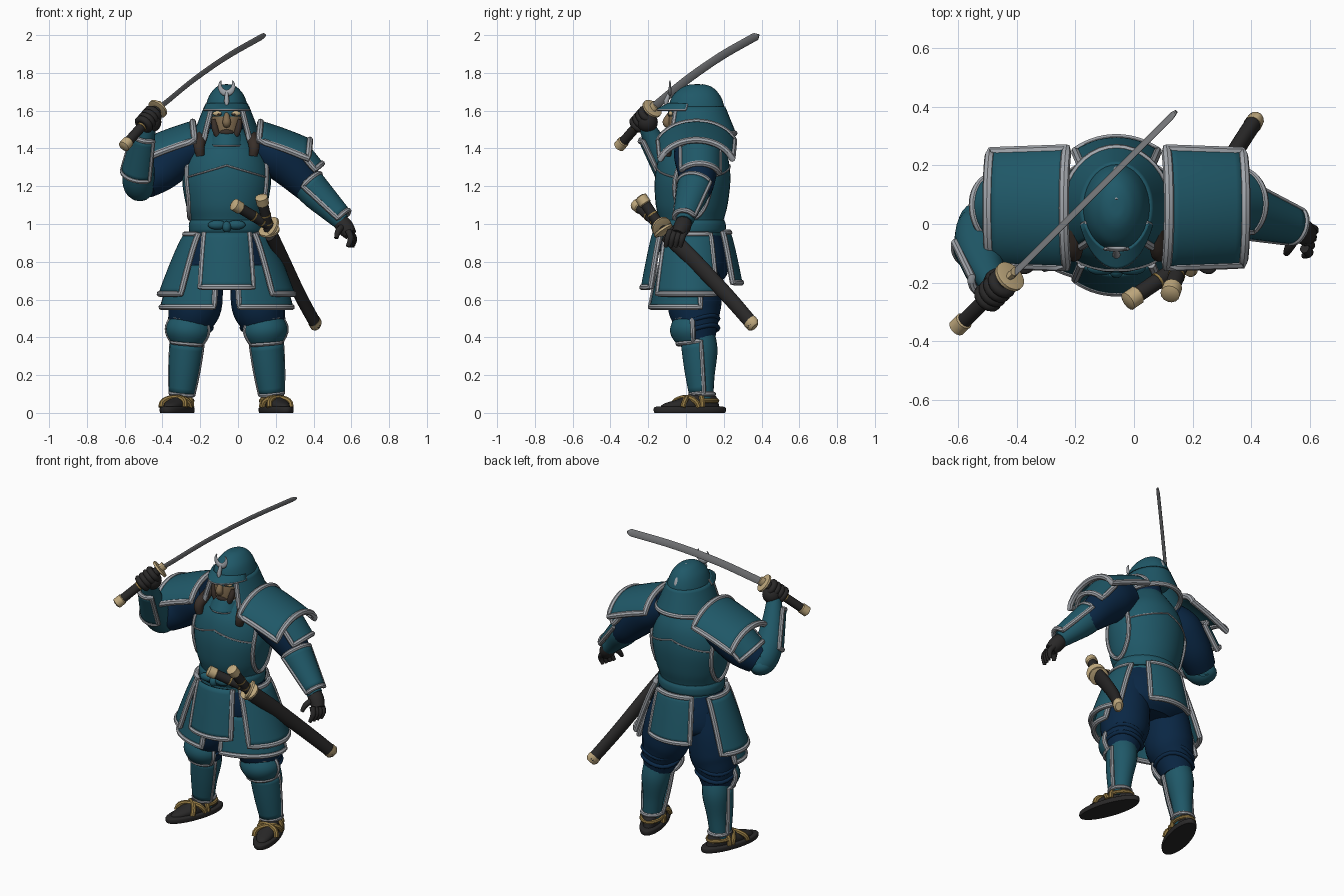
import bpy, bmesh, math
from mathutils import Vector as V
from math import sin, cos, pi, radians as rad

if "Cube" in bpy.data.objects:
    bpy.data.objects.remove(bpy.data.objects["Cube"])

def mat(name, *c):
    m = bpy.data.materials.new(name); m.diffuse_color = (*c, 1); return m
TEAL = mat("teal_lacquer", .014, .098, .138)
NAVY = mat("navy_cloth", .003, .02, .058)
SILVER = mat("silver_trim", .36, .38, .41)
BLACK = mat("black_leather", .022, .021, .021)
TAN = mat("ivory_fittings", .53, .4, .21)
GOLD = mat("straw_straps", .29, .19, .055)
MASK = mat("mask_bronze", .22, .15, .08)
BROWN = mat("dark_brown", .04, .028, .022)
STEEL = mat("blade_steel", .2, .205, .215)
CX = -.06                                   # body centre line

def build(name, verts, faces, m):
    me = bpy.data.meshes.new(name); me.from_pydata(verts, [], faces)
    bm = bmesh.new(); bm.from_mesh(me)
    bmesh.ops.recalc_face_normals(bm, faces=bm.faces)
    bm.to_mesh(me); bm.free()
    ob = bpy.data.objects.new(name, me); bpy.context.collection.objects.link(ob)
    me.materials.append(m); return ob

def spline(rows, k=5):                      # Catmull-Rom through rows of numbers
    out = []; n = len(rows)
    for i in range(n - 1):
        a, b, c, d = rows[max(i-1, 0)], rows[i], rows[i+1], rows[min(i+2, n-1)]
        for s in range(k):
            t = s / k
            out.append([.5*(2*q + (r-p)*t + (2*p-5*q+4*r-w)*t*t + (3*q-p-3*r+w)*t**3)
                        for p, q, r, w in zip(a, b, c, d)])
    return out + [list(rows[-1])]

def rings(name, loops, m, closed=False):    # skin a list of equal loops
    n, c = len(loops[0]), len(loops)
    f = [(i*n+j, i*n+(j+1) % n, (i+1) % c*n+(j+1) % n, (i+1) % c*n+j)
         for i in range(c if closed else c-1) for j in range(n)]
    if not closed: f += [tuple(range(n)), tuple(range((c-1)*n, c*n))]
    return build(name, [p for l in loops for p in l], f, m)

def tube(name, pts, rad_, m, ref=(0, 0, 1), closed=False, sides=12):
    pts = [V(p) for p in pts]; loops = []; n = V(ref); c = len(pts)
    for i, p in enumerate(pts):
        a = pts[i-1] if i or closed else p
        b = pts[(i+1) % c] if i < c-1 or closed else p
        t = (b - a).normalized(); n = n - t*n.dot(t)
        if n.length < .05: n = t.orthogonal()
        n.normalize(); w = t.cross(n)
        r = rad_[i] if isinstance(rad_, list) else rad_
        r = r if isinstance(r, tuple) else (r, r)
        loops.append([p + n*r[0]*cos(2*pi*j/sides) + w*r[1]*sin(2*pi*j/sides) for j in range(sides)])
    return rings(name, loops, m, closed)

def limb(name, rows, m, sides=20):          # rows of x, y, z, radius
    s = spline(rows); return tube(name, [r[:3] for r in s], [r[3] for r in s], m, (0, 1, 0), sides=sides)

def stack(name, rows, m, n=36):             # rows of z, cx, cy, rx, ry
    return rings(name, [[(x+rx*sin(2*pi*j/n), y-ry*cos(2*pi*j/n), z) for j in range(n)]
                        for z, x, y, rx, ry in spline(rows)], m)

def ball(name, loc, size, m):
    s = 10
    rows = [[(loc[0]+size[0]*sin(pi*i/s)*cos(2*pi*j/20), loc[1]+size[1]*sin(pi*i/s)*sin(2*pi*j/20),
              loc[2]+size[2]*cos(pi*i/s)) for j in range(20)] for i in [.02]+list(range(1, s))+[s-.02]]
    return rings(name, rows, m)

def plate(name, fn, m=TEAL, nu=16, nv=8, trim=.015, thick=.014, top=True):   # fn(u, v), solid, with rim
    P = [[fn(i/nu, j/nv) for j in range(nv+1)] for i in range(nu+1)]
    f = [(i*(nv+1)+j, i*(nv+1)+j+1, (i+1)*(nv+1)+j+1, (i+1)*(nv+1)+j) for i in range(nu) for j in range(nv)]
    ob = build(name, [p for r in P for p in r], f, m)
    md = ob.modifiers.new("thickness", 'SOLIDIFY'); md.thickness = thick; md.offset = 0
    if trim:
        edge = P[0] + [r[-1] for r in P][1:] + P[-1][::-1][1:]
        if top: edge += [r[0] for r in P[::-1]][1:-1]
        tube(name + "_trim", edge, trim, SILVER, closed=top, sides=8)

def guard(name, p, q, r0, r1, out, span=80, bulge=0, trim=.014):    # part-cylinder shell along p-q
    p, q = V(p), V(q); t = (q-p).normalized(); d = V(out); d = (d - t*d.dot(t)).normalized(); e = t.cross(d)
    def fn(u, v):
        a = rad(span)*(2*u-1); r = r0+(r1-r0)*v + bulge*sin(pi*v)
        return p.lerp(q, v) + (d*cos(a) + e*sin(a))*r
    plate(name, fn, trim=trim)

# torso, with raised chest seam and arm-hole edging laid on its surface
body = [(.9, CX, .03, .19, .165), (1, CX, .03, .185, .165), (1.1, CX, .03, .215, .19), (1.24, CX, .035, .235, .2),
        (1.36, CX, .04, .205, .18), (1.45, CX, .045, .14, .13), (1.52, CX, .05, .075, .075)]
stack("cuirass", body, TEAL)
dense = spline(body, 12)
def on_body(a, z, off=.002):
    r = min(dense, key=lambda q: abs(q[0]-z)); a = rad(a)
    return (r[1]+(r[3]+off)*sin(a), r[2]-(r[4]+off)*cos(a), z)
for nm, base in (("front", 0), ("back", 180)):
    tube("chest_seam_" + nm, [on_body(base+a, 1.31-.07*abs(sin(rad(a)))) for a in range(-66, 67, 6)], .005, SILVER, sides=6)
for s in (-1, 1):
    tube("armhole_edge", [on_body(s*(90-28*cos(rad(t))), 1.2+.17*sin(rad(t))) for t in range(0, 360, 15)], .013, SILVER, closed=True, sides=8)
    limb("shoulder_strap", [(CX+s*.14, -.1, 1.36, .022), (CX+s*.145, -.09, 1.42, .03), (CX+s*.12, .02, 1.49, .03)], BROWN)
stack("sash", [(.955, CX, .03, .196, .172), (.97, CX, .03, .2, .18), (1.0, CX, .03, .2, .18), (1.02, CX, .03, .192, .172)], TEAL)
for s in (-1, 1):
    ball("sash_bow", (CX+s*.05, -.15, .995), (.05, .025, .025), TEAL)
ball("sash_knot", (CX, -.16, .985), (.024, .025, .03), TEAL)
limb("neck", [(CX, .05, 1.42, .1), (CX, .04, 1.55, .085)], NAVY)

# helmet, visor, neck guard, crest
stack("helmet_dome", [(1.57, CX, .055, .118, .15), (1.62, CX, .055, .113, .148), (1.68, CX, .055, .092, .125),
                      (1.72, CX, .06, .06, .085), (1.737, CX, .06, .03, .045), (1.74, CX, .06, .005, .01)], TEAL)
def neck_guard(u, v):
    a = rad(44 + 272*u); b = (1-cos(a))/2
    return V((CX + (.113+.065*v)*sin(a), .055-(.146+.037*v+.02*v*b)*cos(a), 1.62-(.19-.05*b)*v))
plate("neck_guard", neck_guard, nu=30, top=False)
def visor(u, v):
    a = rad(140*u-70)
    return V((CX+(.112+.015*v)*sin(a), .055-(.145+.06*v*cos(a))*cos(a), 1.635-.03*v))
plate("helmet_visor", visor, trim=.006, top=False)
arc = [rad(t) for t in range(-215, 36, 10)]
tube("crest_crescent", [(CX+.036*cos(t), -.085, 1.735+.042*sin(t)) for t in arc],
     [(.003+.014*sin(pi*i/(len(arc)-1)), .003+.006*sin(pi*i/(len(arc)-1))) for i in range(len(arc))][::1],
     SILVER, (1, 0, 0))
tube("crest_stem", [(CX, -.108, 1.62), (CX, -.105, 1.65), (CX, -.085, 1.7)], [.005, .014, .008], SILVER)
limb("helmet_ridge", [(CX, .08, 1.73, .012), (CX, .13, 1.705, .019), (CX, .17, 1.655, .022), (CX, .195, 1.6, .008)], SILVER)

# face mask
stack("face_mask", [(1.43, CX, -.02, .045, .055), (1.48, CX, -.01, .07, .08), (1.55, CX, 0, .085, .092), (1.62, CX, .01, .085, .09)], MASK)
limb("mask_nose", [(CX, -.085, 1.585, .012), (CX, -.102, 1.54, .022), (CX, -.09, 1.52, .016)], MASK)
ball("mask_mouth", (CX, -.07, 1.485), (.04, .028, .024), BROWN)
for s in (-1, 1):
    ball("mask_eye", (CX+s*.045, -.08, 1.585), (.03, .014, .014), TAN)
    ball("mask_pupil", (CX+s*.037, -.093, 1.58), (.011, .005, .006), BROWN)
    limb("mask_cheek", [(CX+s*.068, -.055, 1.55, .014), (CX+s*.06, -.07, 1.5, .018), (CX+s*.04, -.07, 1.45, .012)], BROWN)
plate("throat_guard", lambda u, v: V((CX+(.075+.02*v)*sin(1.5*(2*u-1)), -.0-(.09+.04*v)*cos(1.5*(2*u-1)), 1.475-.06*v)), trim=.006)

# shoulder plates
for s in (-1, 1):
    def shoulder(u, v):
        a = rad(140*v-70)
        return V((CX+s*(.18+.26*u - .015*(1-cos(a))), .055+(.212-.01*u)*sin(a), 1.54-.075*u-.02*u*u-.15*(1-cos(a))))
    plate("shoulder_plate", shoulder, nu=8, nv=18, trim=.018)

# left arm, hanging
limb("sleeve_left", [(.1, .05, 1.42, .1), (.2, .055, 1.37, .12), (.29, .06, 1.29, .108), (.37, .06, 1.2, .085), (.43, .04, 1.13, .06)], NAVY)
guard("upper_arm_guard_left", (.26, .07, 1.37), (.36, .07, 1.25), .112, .11, (1, .15, .6), 65, trim=.016)
limb("forearm_left", [(.35, .06, 1.22, .08), (.42, .035, 1.15, .08), (.5, .005, 1.06, .056), (.55, -.01, 1.01, .045)], TEAL)
guard("forearm_guard_left", (.37, .05, 1.2), (.545, -.005, 1.03), .092, .058, (.5, -.3, .6), 80)
limb("hand_left", [(.53, -.005, 1.03, .038), (.565, -.02, .985, .046), (.595, -.04, .945, .035)], BLACK)
for i in range(4):
    y = .005-.026*i
    limb("finger_left", [(.582, y-.01, .965, .017), (.615-.006*i, y-.025, .925, .016), (.605-.008*i, y-.035, .88, .011)], BLACK, 10)
limb("thumb_left", [(.555, -.04, .99, .018), (.53, -.08, .96, .016), (.52, -.1, .925, .011)], BLACK, 10)

# right arm, raised
limb("sleeve_right", [(-.22, .05, 1.42, .1), (-.31, .055, 1.37, .12), (-.41, .04, 1.28, .108), (-.5, 0, 1.22, .09)], NAVY)
guard("upper_arm_guard_right", (-.36, .07, 1.37), (-.47, .05, 1.26), .112, .11, (-1, .3, .6), 65, trim=.016)
limb("forearm_right", [(-.49, .03, 1.2, .06), (-.52, -.015, 1.205, .085), (-.525, -.08, 1.28, .083), (-.505, -.15, 1.4, .062), (-.475, -.21, 1.52, .042)], TEAL)
guard("forearm_guard_right", (-.525, -.07, 1.27), (-.49, -.185, 1.47), .088, .066, (-.45, -1, 0), 68)
ball("elbow_cap_right", (-.53, .0, 1.19), (.07, .075, .055), TEAL)

# drawn sword in the right fist
H0, H1 = V((-.6, -.35, 1.415)), V((-.425, -.18, 1.61)); ax = (H1-H0).normalized()
def grip(name, a, b, r=.026):               # dark grip, ivory pommel, wraps and round guard
    a, b = V(a), V(b); d = (b-a).normalized()
    tube(name + "_grip", [a, b], r, BLACK, sides=14)
    tube(name + "_pommel", [a-d*.015, a-d*.008, a+d*.035, a+d*.04], [r*.7, r*1.2, r*1.2, r], TAN, sides=14)
    for k in (5, 7.5):
        p = a.lerp(b, k/10); tube(name + "_wrap", [p-d*.004, p+d*.004], r*1.07, GOLD, sides=14)
    tube(name + "_guard", [b-d*.009, b-d*.006, b+d*.006, b+d*.009], [.045, .056, .056, .045], TAN, sides=24)
grip("sword", H0, H1)
bl = spline([(-.425, -.18, 1.61), (-.37, -.13, 1.653), (-.23, .01, 1.767), (-.06, .18, 1.885), (.1, .34, 1.977), (.145, .385, 2.0)], 6)
tube("sword_blade", bl, [(.022 if i < len(bl)-4 else .022*(len(bl)-i)/4.5, .006) for i in range(len(bl))], STEEL, ref=(.3, -.3, .9), sides=8)
tube("blade_collar", [H1, H1+ax*.035], (.026, .014), TAN)
fist = H0.lerp(H1, .74)
ball("fist_right", fist+V((.01, .02, -.02)), (.055, .055, .055), BLACK)
side = ax.orthogonal().normalized(); up = ax.cross(side)
for i in range(4):
    c = fist + ax*(.028*i-.05)
    tube("finger_right", [c+(side*cos(t*pi/8)+up*sin(t*pi/8))*.036 for t in range(16)], .018, BLACK, ref=ax, closed=True, sides=10)

# sheathed swords at the left hip
G1, G2 = V((.165, -.12, .965)), V((.175, -.13, .985))
grip("long_sword", (.125, -.235, 1.135), G1, .028)
grip("short_sword", (-.015, -.26, 1.1), G2, .028)
sc = spline([(.175, -.1, .945), (.24, .04, .81), (.33, .22, .62), (.415, .355, .465)], 5)
tube("long_scabbard", sc, [(.046-.0006*i, .029) for i in range(len(sc))], BLACK, sides=16)
e = V(sc[-1]); d = (e-V(sc[-2])).normalized()
tube("long_scabbard_tip", [e-d*.03, e, e+d*.015], [(.04, .031), (.039, .029), (.025, .018)], TAN, sides=16)

# skirt panels hung from the waist: a0, a1, z top, z bottom, radii top, radii bottom
def panel(name, a0, a1, zt, zb, r0, r1):
    def fn(u, v):
        a = rad(a0+(a1-a0)*u); w = v**.85
        return V((CX+(r0[0]+(r1[0]-r0[0])*w)*sin(a), .03-(r0[1]+(r1[1]-r0[1])*w)*cos(a), zt+(zb-zt)*v))
    plate(name, fn, nu=14, nv=10, trim=.016, top=abs(a0) > 40)
panel("skirt_front", -34, 34, .955, .665, (.21, .2), (.25, .262))
panel("skirt_back", 146, 214, .955, .69, (.21, .2), (.25, .262))
for s in (-1, 1):
    panel("skirt_side", s*43, s*122, .945, .63, (.22, .185), (.355, .245))
    panel("thigh_apron", s*11, s*102, .78, .56, (.27, .17), (.345, .22))

# hips, legs, knee and shin guards, sandals
stack("hips", [(.96, CX, .03, .18, .155), (.85, CX, .04, .22, .18), (.74, CX, .05, .24, .17), (.68, CX, .05, .18, .12)], NAVY)
for s in (-1, 1):
    X = lambda o: CX+s*o
    limb("trouser_leg", [(X(.12), .05, .84, .11), (X(.15), .05, .7, .132), (X(.168), .045, .57, .142), (X(.19), .055, .48, .12), (X(.205), .07, .38, .085)], NAVY)
    for z in (.5, .45):
        tube("trouser_fold", [(X(.19)+.11*cos(t*pi/10), .06+.11*sin(t*pi/10), z+.015*sin(t*pi/5)) for t in range(20)], .012, NAVY, closed=True)
    limb("calf", [(X(.205), .07, .42, .08), (X(.213), .085, .33, .082), (X(.225), .09, .2, .062), (X(.235), .09, .1, .055), (X(.242), .085, .05, .055)], TEAL)
    guard("knee_guard", (X(.195), .035, .5), (X(.205), .04, .37), .092, .082, (s*.25, -1, 0), 75, .028)
    guard("shin_guard", (X(.208), .065, .37), (X(.236), .085, .1), .085, .062, (s*.25, -1, 0), 85, .004, .012)
    tube("ankle_band", [(X(.236)+.058*cos(t*pi/10), .09+.058*sin(t*pi/10), .1) for t in range(20)], .012, SILVER, closed=True, sides=8)
    foot = [stack("sandal_sole", [(0, 0, 0, .07, .195), (.012, 0, 0, .073, .2), (.028, 0, 0, .071, .198), (.033, 0, 0, .06, .185)], BLACK),
            stack("foot", [(.03, 0, 0, .055, .165), (.05, 0, .01, .056, .15), (.075, 0, .05, .052, .105), (.1, 0, .065, .045, .065)], BLACK)]
    for y0, y1, h in ((-.08, .03, .08), (.03, -.06, .08), (.05, .05, .095)):
        foot.append(tube("sandal_strap", [(-.064*cos(pi*i/12), y0+(y1-y0)*i/12, .03+(h-.03)*sin(pi*i/12)**.6) for i in range(13)], .015, GOLD, sides=8))
    foot.append(tube("heel_strap", [(.058*cos(pi*i/12), .06+.09*sin(pi*i/12), .065) for i in range(13)], .012, GOLD, sides=8))
    for o in foot:
        o.location = (X(.262), .02, 0); o.rotation_euler.z = s*rad(18)

bpy.ops.object.select_all(action='SELECT')
bpy.context.view_layer.objects.active = bpy.data.objects["cuirass"]
bpy.ops.object.shade_smooth_by_angle(angle=rad(40))

for m in bpy.data.materials:
    if m.users and not m.is_grease_pencil:
        m.use_nodes = True
        m.node_tree.nodes["Principled BSDF"].inputs["Base Color"].default_value = m.diffuse_color
